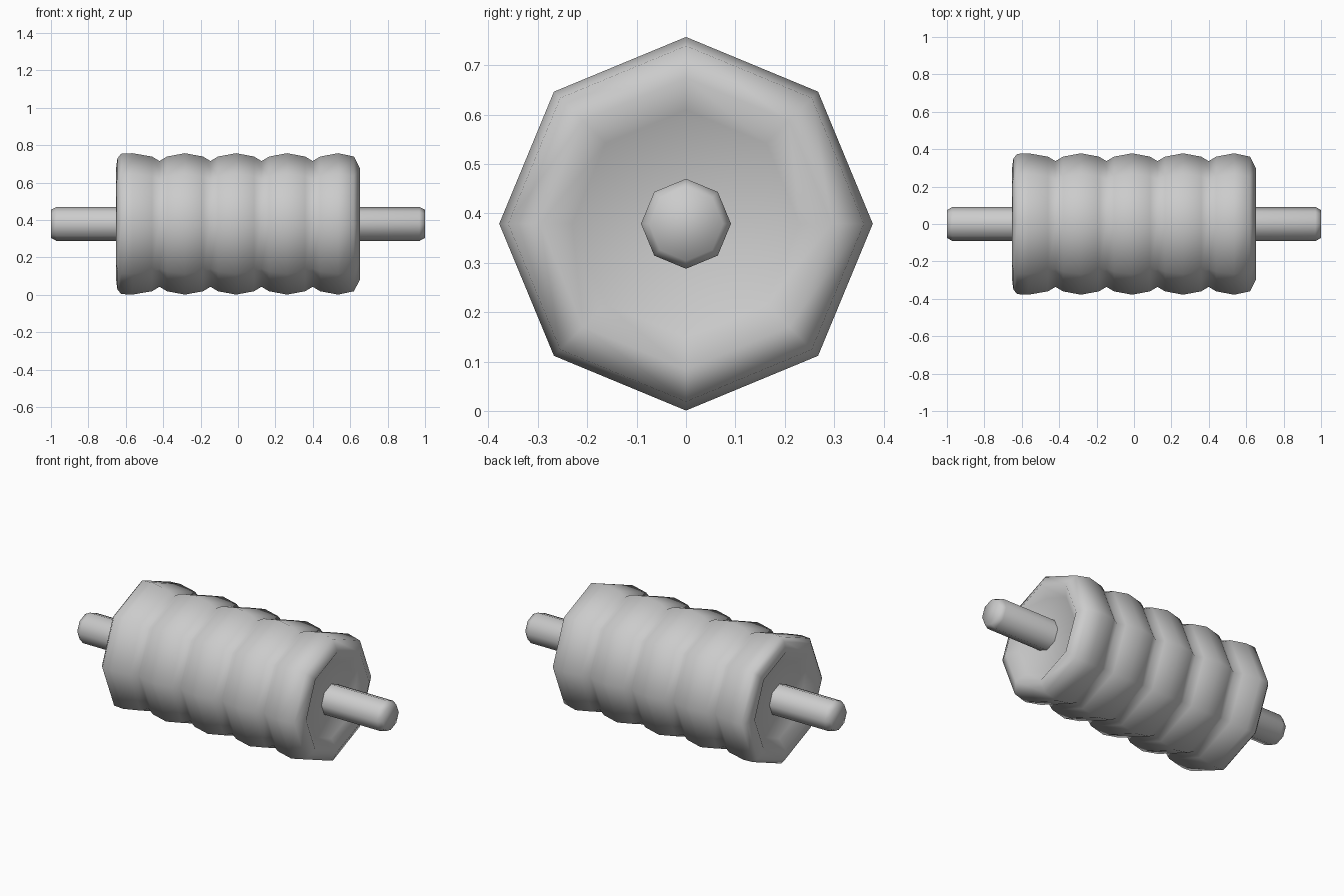
import bpy
import bmesh
from math import sin, cos, pi

cube = bpy.data.objects.get("Cube")
if cube:
    bpy.data.objects.remove(cube, do_unlink=True)

SIDES = 8
AXIS_Z = 0.379

grey = bpy.data.materials.new("light grey")
grey.use_nodes = True
colour = (0.6, 0.6, 0.6, 1)
grey.diffuse_color = colour
grey.node_tree.nodes["Principled BSDF"].inputs["Base Color"].default_value = colour


def lathe_x(name, profile):
    """Turn (x, radius) points into a capped octagonal solid around the x axis."""
    bm = bmesh.new()
    rings = []
    for x, r in profile:
        angles = [2 * pi * i / SIDES for i in range(SIDES)]
        rings.append([bm.verts.new((x, r * sin(a), r * cos(a))) for a in angles])
    for a, b in zip(rings, rings[1:]):
        for i in range(SIDES):
            j = (i + 1) % SIDES
            bm.faces.new((a[i], a[j], b[j], b[i]))
    bm.faces.new(rings[0])
    bm.faces.new(rings[-1])
    bmesh.ops.recalc_face_normals(bm, faces=bm.faces)
    for face in bm.faces:
        face.smooth = True
    mesh = bpy.data.meshes.new(name)
    bm.to_mesh(mesh)
    bm.free()
    mesh.materials.append(grey)
    obj = bpy.data.objects.new(name, mesh)
    obj.location.z = AXIS_Z
    bpy.context.collection.objects.link(obj)
    return obj


# Ribbed body: dished left end, repeated bulges, dished right end
PEAK, SHOULDER, GROOVE, PITCH = 0.378, 0.36, 0.336, 0.273
body = [(-0.61, 0.23), (-0.653, 0.29), (-0.645, 0.35), (-0.625, 0.375),
        (-0.565, PEAK), (-0.46, SHOULDER)]
for k in range(4):
    groove_x = -0.42 + k * PITCH
    body += [(groove_x, GROOVE), (groove_x + 0.04, SHOULDER),
             (groove_x + PITCH / 2, PEAK)]
    if k < 3:
        body.append((groove_x + PITCH - 0.04, SHOULDER))
body += [(0.62, SHOULDER), (0.653, 0.295), (0.61, 0.23)]
lathe_x("ribbed_body", body)

# Axle with chamfered tips
lathe_x("axle", [(-1, 0.075), (-0.97, 0.091), (0.97, 0.091), (1, 0.075)])
